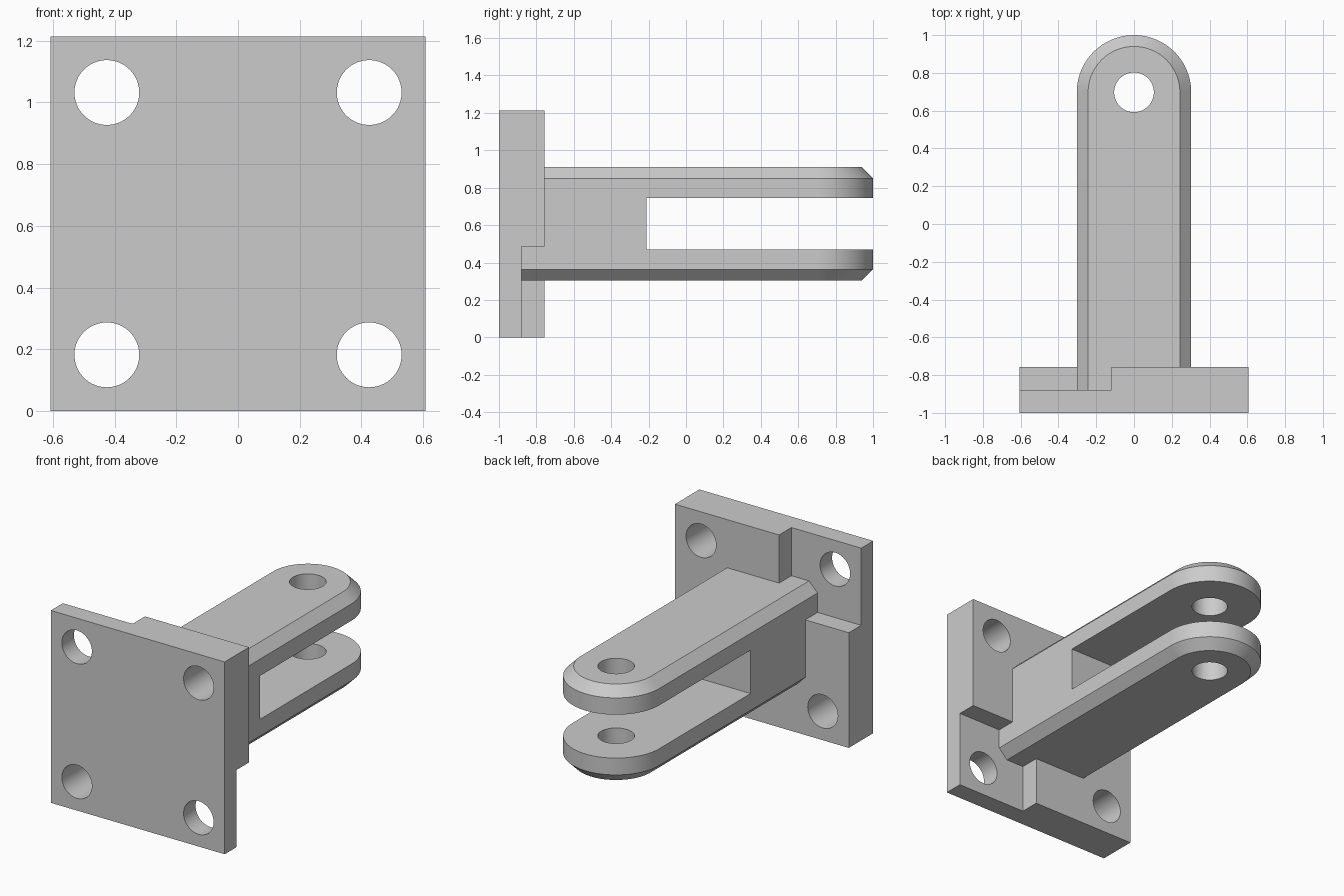
import bpy, bmesh, math
from mathutils import Matrix, Vector

if "Cube" in bpy.data.objects:
    bpy.data.objects.remove(bpy.data.objects["Cube"], do_unlink=True)

HALF = 0.607                       # half the plate width, and the mid height
FRONT, FLOOR, BACK = -1.0, -0.88, -0.757
RADIUS, CHAMFER = 0.303, 0.06      # arm half width and edge bevel
TIP_Y = 1.0 - RADIUS               # centre of the rounded arm tip

grey = bpy.data.materials.new("light grey")
grey.use_nodes = True
grey.diffuse_color = (0.6, 0.6, 0.6, 1)
grey.node_tree.nodes["Principled BSDF"].inputs["Base Color"].default_value = (0.6, 0.6, 0.6, 1)


def add_object(name, bm):
    bmesh.ops.recalc_face_normals(bm, faces=bm.faces)
    mesh = bpy.data.meshes.new(name)
    bm.to_mesh(mesh)
    bm.free()
    mesh.materials.append(grey)
    obj = bpy.data.objects.new(name, mesh)
    bpy.context.collection.objects.link(obj)
    return obj


def box(name, low, high):
    low, high = Vector(low), Vector(high)
    bm = bmesh.new()
    bmesh.ops.create_cube(bm, size=1, matrix=Matrix.Translation((low + high) / 2)
                          @ Matrix.Diagonal((*(high - low), 1)))
    return add_object(name, bm)


def cylinder(name, centre, depth, tilt=0):
    bm = bmesh.new()
    bmesh.ops.create_cone(bm, cap_ends=True, segments=64, radius1=0.105, radius2=0.105, depth=depth,
                          matrix=Matrix.Translation(centre) @ Matrix.Rotation(tilt, 4, "X"))
    return add_object(name, bm)


def combine(target, tool, operation):
    mod = target.modifiers.new(operation, "BOOLEAN")
    mod.operation, mod.solver, mod.object = operation, "EXACT", tool
    bpy.context.view_layer.objects.active = target
    bpy.ops.object.modifier_apply(modifier=mod.name)
    bpy.data.objects.remove(tool, do_unlink=True)


def arm_outline(r):
    arc = [(r * math.cos(math.pi * i / 48), TIP_Y + r * math.sin(math.pi * i / 48)) for i in range(49)]
    return [(r, -0.94)] + arc + [(-r, -0.94)]


# Mounting plate with two opposite corner recesses on its back
bracket = box("clevis_bracket", (-HALF, FRONT, 0), (HALF, BACK, 2 * HALF))
combine(bracket, box("upper_recess", (-1, FLOOR, HALF + 0.12), (-0.12, 0, 2)), "DIFFERENCE")
combine(bracket, box("lower_recess", (0.12, FLOOR, -1), (1, 0, HALF - 0.12)), "DIFFERENCE")

# Arm with a rounded tip and bevelled upper and lower rims
bm = bmesh.new()
levels = [(-RADIUS, CHAMFER), (CHAMFER - RADIUS, 0), (RADIUS - CHAMFER, 0), (RADIUS, CHAMFER)]
rings = [[bm.verts.new((x, y, HALF + z)) for x, y in arm_outline(RADIUS - inset)]
         for z, inset in levels]
for a, b in zip(rings, rings[1:]):
    for i in range(len(a)):
        j = (i + 1) % len(a)
        bm.faces.new((a[i], a[j], b[j], b[i]))
bm.faces.new(rings[0])
bm.faces.new(rings[-1])
combine(bracket, add_object("arm", bm), "UNION")

# Fork slot, pin hole and four bolt holes
combine(bracket, box("fork_slot", (-1, -0.212, HALF - 0.137), (1, 2, HALF + 0.137)), "DIFFERENCE")
combine(bracket, cylinder("pin_hole", (0, TIP_Y, HALF), 2), "DIFFERENCE")
for sx in (-1, 1):
    for sz in (-1, 1):
        hole = cylinder("bolt_hole", (sx * 0.425, -0.9, HALF + sz * 0.425), 0.6, math.pi / 2)
        combine(bracket, hole, "DIFFERENCE")

# Smooth the round surfaces, keep the edges crisp
bpy.ops.object.select_all(action="DESELECT")
bracket.select_set(True)
bpy.context.view_layer.objects.active = bracket
bpy.ops.object.shade_smooth_by_angle(angle=math.radians(30))
